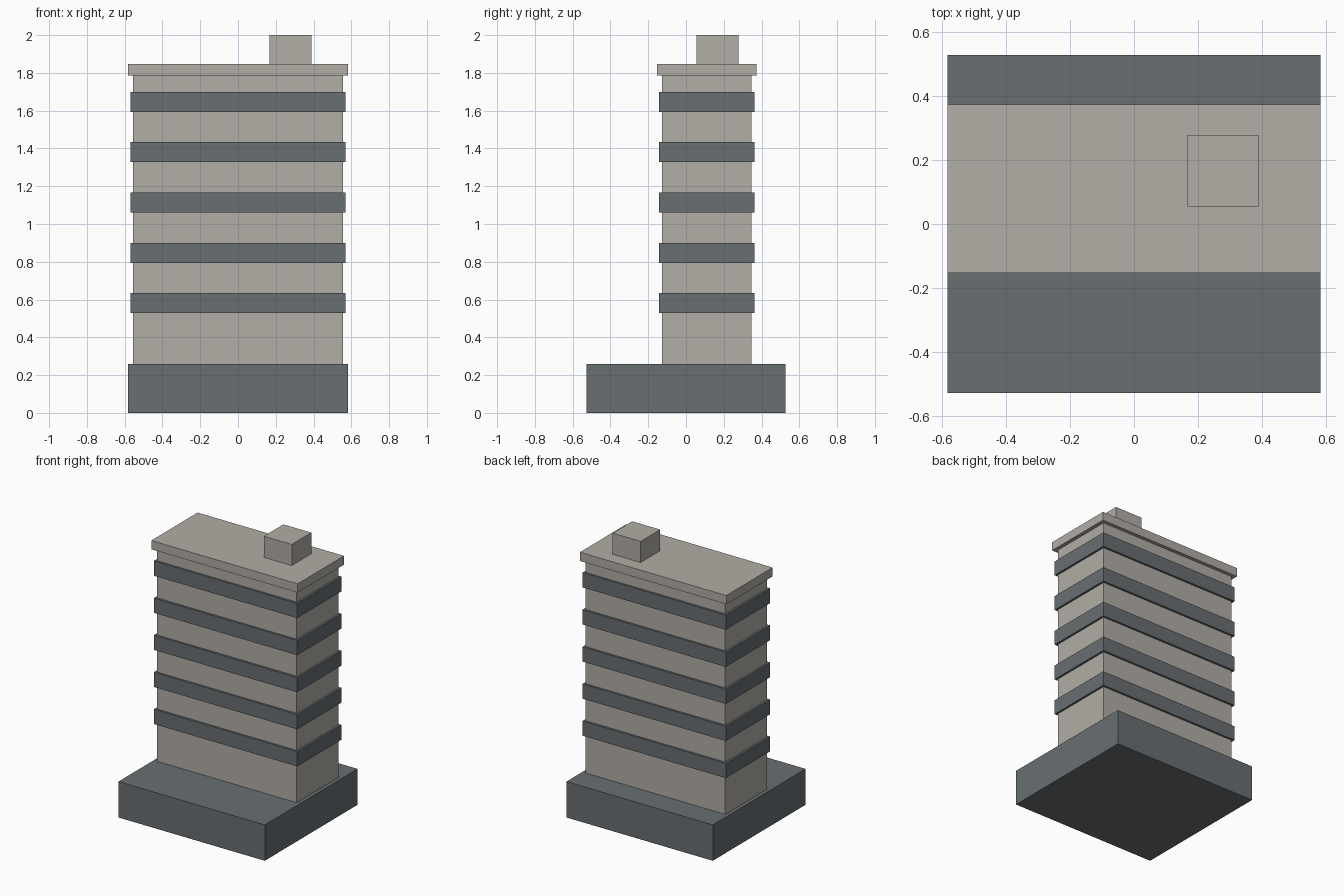
import bpy
import bmesh
from mathutils import Matrix

if "Cube" in bpy.data.objects:
    bpy.data.objects.remove(bpy.data.objects["Cube"])


def material(name, rgb):
    m = bpy.data.materials.new(name)
    m.diffuse_color = (*rgb, 1.0)
    m.use_nodes = True
    m.node_tree.nodes["Principled BSDF"].inputs["Base Color"].default_value = m.diffuse_color
    return m


concrete = material("warm_grey_concrete", (0.445, 0.423, 0.381))
slate = material("dark_slate", (0.138, 0.156, 0.168))


def box(name, center, half, z0, z1, mat):
    """Axis-aligned box from a plan centre, plan half sizes and a height range."""
    bm = bmesh.new()
    bmesh.ops.create_cube(bm, size=1.0, matrix=Matrix.LocRotScale(
        (0, 0, 0.5 * (z1 - z0)), None, (2 * half[0], 2 * half[1], z1 - z0)))
    mesh = bpy.data.meshes.new(name)
    bm.to_mesh(mesh)
    bm.free()
    mesh.materials.append(mat)
    ob = bpy.data.objects.new(name, mesh)
    ob.location = (center[0], center[1], z0)
    bpy.context.collection.objects.link(ob)
    return ob


TOWER = (0.0, 0.11)   # plan centre of the tower, set back on the podium

# Podium and tower shaft
box("podium", (0, 0), (0.582, 0.527), 0.0, 0.258, slate)
box("tower", TOWER, (0.555, 0.237), 0.258, 1.785, concrete)

# Projecting window bands, evenly spaced
for i in range(5):
    z = 0.528 + i * 0.2665
    box(f"window_band_{i + 1}", TOWER, (0.57, 0.252), z, z + 0.106, slate)

# Roof slab and rooftop plant room
box("roof_slab", TOWER, (0.582, 0.263), 1.785, 1.848, concrete)
box("plant_room", (0.278, 0.166), (0.111, 0.111), 1.848, 2.0, concrete)
